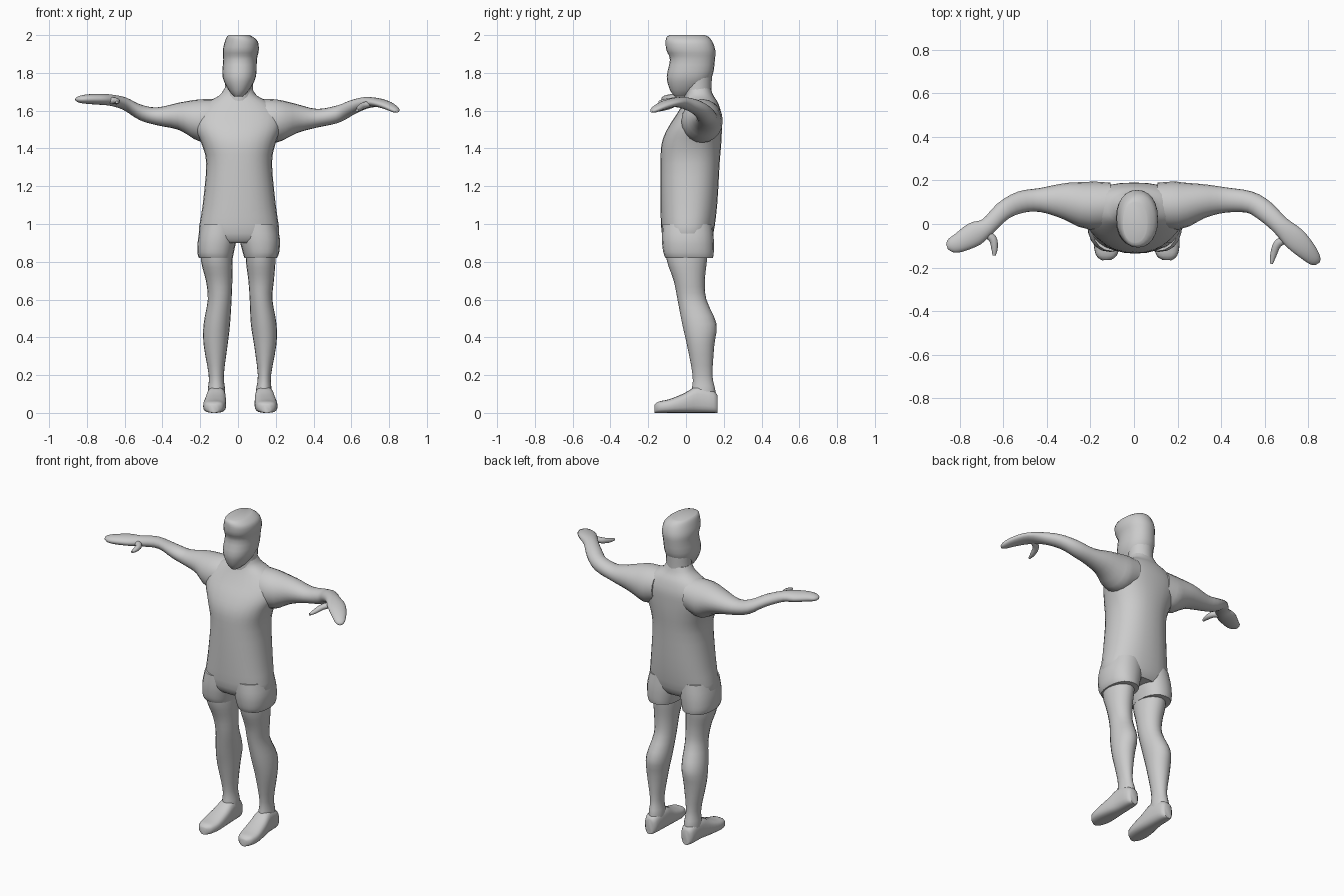
import bpy, bmesh, math
from mathutils import Vector

grey = bpy.data.materials.new("plain_grey")
grey.diffuse_color = (0.6, 0.6, 0.6, 1)


def catmull(rows, steps):
    """Smoothly resample a list of number rows."""
    out = []
    for i in range(len(rows) - 1):
        p = [rows[max(0, min(len(rows) - 1, i + k))] for k in (-1, 0, 1, 2)]
        for s in range(steps):
            t = s / steps
            out.append([0.5 * (2 * b + (c - a) * t + (2 * a - 5 * b + 4 * c - d) * t * t
                               + (3 * b - a - 3 * c + d) * t ** 3) for a, b, c, d in zip(*p)])
    return out + [list(rows[-1])]


def loft(name, rows, upright, power=2.0, sides=20, steps=3):
    """Skin over oval rings (x, y, z, half width, half depth).
    Upright rings lie flat; otherwise they face along the path with depth along z."""
    rows = catmull(rows, steps)
    bm = bmesh.new()
    rings = []
    for i, (x, y, z, rw, rd) in enumerate(rows):
        if upright:
            u, v = Vector((1, 0, 0)), Vector((0, 1, 0))
        else:
            a, b = rows[max(i - 1, 0)], rows[min(i + 1, len(rows) - 1)]
            t = Vector((b[0] - a[0], b[1] - a[1], 0)).normalized()
            u, v = Vector((-t.y, t.x, 0)), Vector((0, 0, 1))
        ring = []
        for k in range(sides):
            ang = 2 * math.pi * k / sides
            c, s = math.cos(ang), math.sin(ang)
            co = (Vector((x, y, z)) + u * rw * math.copysign(abs(c) ** (2 / power), c)
                  + v * rd * math.copysign(abs(s) ** (2 / power), s))
            co.z = min(max(co.z, 0), 2)
            ring.append(bm.verts.new(co))
        rings.append(ring)
    for r0, r1 in zip(rings, rings[1:]):
        for k in range(sides):
            n = (k + 1) % sides
            bm.faces.new((r0[k], r0[n], r1[n], r1[k]))
    bm.faces.new(rings[0])
    bm.faces.new(rings[-1])
    bmesh.ops.recalc_face_normals(bm, faces=bm.faces)
    me = bpy.data.meshes.new(name)
    bm.to_mesh(me)
    bm.free()
    me.materials.append(grey)
    ob = bpy.data.objects.new(name, me)
    bpy.context.collection.objects.link(ob)
    bpy.ops.object.select_all(action='DESELECT')
    ob.select_set(True)
    bpy.context.view_layer.objects.active = ob
    bpy.ops.object.shade_smooth_by_angle(angle=math.radians(50))
    return ob


def span(z, x0, x1, y0, y1):
    """Upright ring from its side, front and back limits."""
    return ((x0 + x1) / 2, (y0 + y1) / 2, z, (x1 - x0) / 2, (y1 - y0) / 2)


# Shirt and hips
loft("torso", [
    span(0.90, -.17, .18, -.10, .12), span(0.95, -.208, .218, -.128, .145),
    span(1.10, -.187, .20, -.135, .165), span(1.32, -.168, .18, -.135, .178),
    span(1.43, -.195, .20, -.128, .187), span(1.51, -.23, .23, -.095, .19),
    span(1.58, -.23, .23, -.05, .188), span(1.64, -.17, .17, -.015, .17),
    span(1.68, -.10, .10, 0, .145), span(1.72, -.07, .075, .0, .13)], True, 2.3, 28)

# Neck and head with a jutting fringe, brow and tapered jaw
loft("neck", [span(1.62, -.08, .085, -.01, .14), span(1.70, -.07, .078, -.01, .135),
              span(1.85, -.07, .085, -.01, .14)], True)
loft("head", [
    span(1.675, -.02, .025, -.06, .01), span(1.71, -.05, .06, -.085, .08),
    span(1.78, -.082, .095, -.102, .138), span(1.87, -.078, .10, -.085, .153),
    span(1.92, -.08, .11, -.104, .155), span(1.965, -.07, .105, -.108, .14),
    span(1.99, -.06, .08, -.102, .12), span(2.0, -.05, .06, -.085, .10)], True, 2.2, 24)

# Arms, bent forward into flat hands
loft("left_arm", [
    (-.10, .09, 1.56, .10, .10), (-.20, .085, 1.548, .11, .112), (-.31, .105, 1.57, .085, .073),
    (-.43, .11, 1.57, .055, .047), (-.52, .10, 1.592, .05, .042), (-.60, .06, 1.637, .043, .034),
    (-.67, -.01, 1.655, .04, .03), (-.73, -.045, 1.66, .055, .029), (-.80, -.085, 1.661, .045, .025),
    (-.84, -.098, 1.66, .033, .018), (-.858, -.104, 1.66, .012, .008)], False)
loft("right_arm", [
    (.10, .09, 1.56, .10, .10), (.20, .085, 1.545, .11, .115), (.31, .105, 1.558, .08, .077),
    (.42, .11, 1.56, .058, .049), (.53, .10, 1.582, .05, .047), (.60, .06, 1.615, .048, .04),
    (.67, -.005, 1.64, .043, .032), (.735, -.065, 1.643, .053, .024), (.79, -.12, 1.628, .045, .022),
    (.83, -.165, 1.607, .03, .017), (.843, -.182, 1.598, .012, .007)], False)

# Thumbs
loft("left_thumb", [(-.70, -.03, 1.655, .02, .018), (-.65, -.065, 1.652, .019, .018),
                    (-.64, -.11, 1.648, .015, .014), (-.642, -.145, 1.645, .007, .007)],
     False, sides=12)
loft("right_thumb", [(.71, -.06, 1.64, .02, .018), (.66, -.09, 1.625, .019, .018),
                     (.64, -.14, 1.61, .015, .014), (.63, -.183, 1.603, .007, .007)],
     False, sides=12)

# Short trouser legs
loft("left_short", [span(1.0, -.195, .0, -.125, .14), span(.92, -.212, -.008, -.128, .147),
                    span(.85, -.215, -.022, -.12, .147), span(.82, -.207, -.028, -.108, .143)],
     True, 2.3)
loft("right_short", [span(1.0, .0, .205, -.125, .14), span(.92, .008, .222, -.128, .147),
                     span(.85, .025, .218, -.12, .147), span(.82, .034, .207, -.108, .143)],
     True, 2.3)

# Bare legs
loft("left_leg", [
    span(.88, -.19, -.035, -.11, .115), span(.80, -.195, -.028, -.10, .11),
    span(.70, -.17, -.03, -.065, .10), span(.60, -.16, -.034, -.045, .108),
    span(.47, -.182, -.042, -.02, .162), span(.36, -.182, -.055, .005, .15),
    span(.20, -.155, -.075, .035, .14), span(.12, -.16, -.068, .03, .155),
    span(.05, -.16, -.07, .02, .155)], True)
loft("right_leg", [
    span(.88, .04, .195, -.11, .115), span(.80, .042, .198, -.10, .11),
    span(.70, .055, .19, -.065, .10), span(.60, .062, .182, -.045, .108),
    span(.47, .068, .204, -.02, .162), span(.36, .085, .203, .005, .15),
    span(.20, .105, .175, .035, .14), span(.12, .095, .178, .03, .155),
    span(.05, .095, .18, .02, .155)], True)

# Feet with flat soles
for name, dx, toe in (("left_foot", -.115, -.012), ("right_foot", .14, .012)):
    loft(name, [(dx + toe * f, y, h, w, h) for f, y, h, w in (
        (0, .168, .045, .025), (0, .145, .058, .042), (0, .06, .07, .05),
        (.4, -.01, .052, .057), (.8, -.09, .036, .06), (1, -.145, .03, .047),
        (1, -.166, .022, .02))], False, 2.8)
